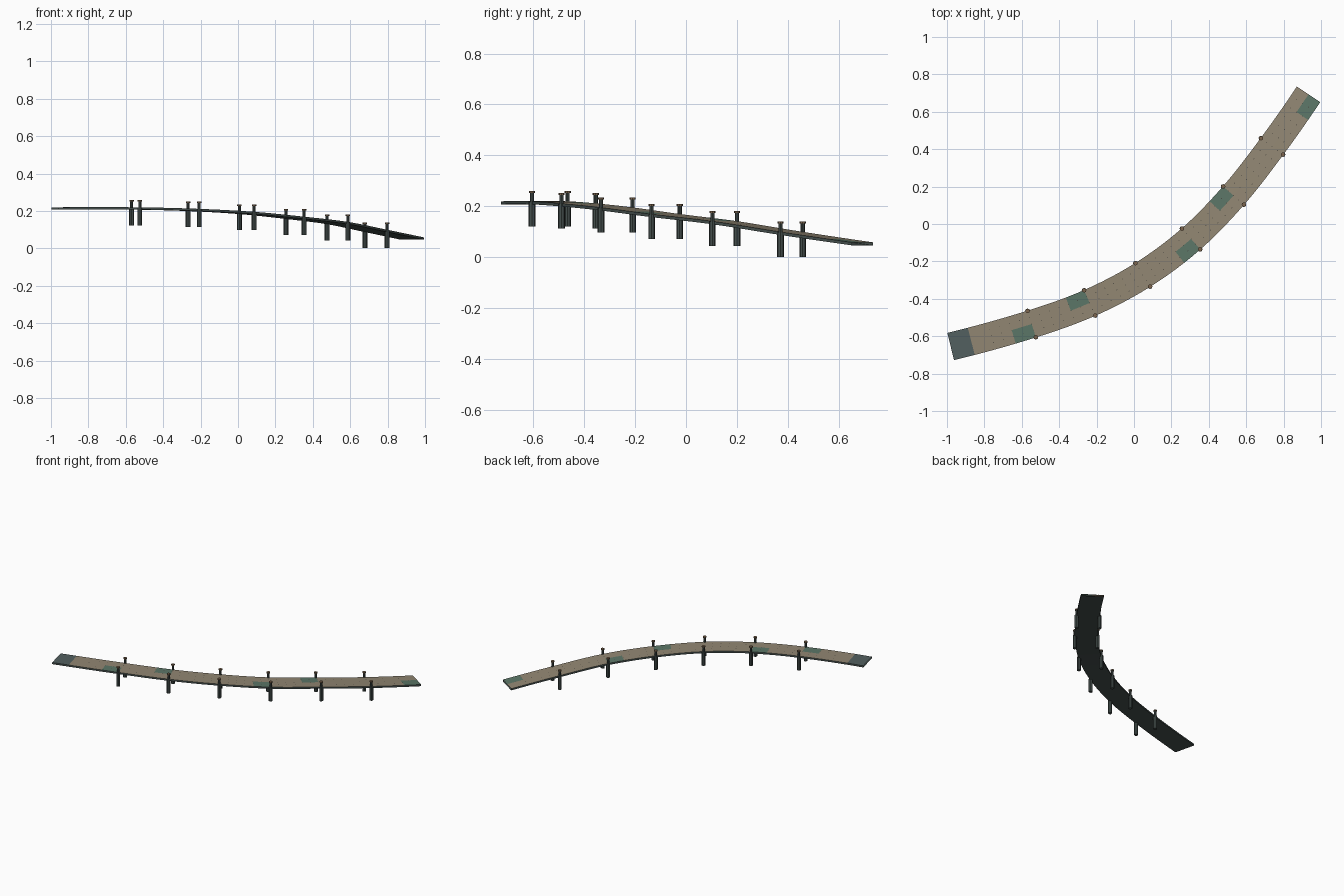
import bpy, bmesh
from mathutils import Vector

cube = bpy.data.objects.get("Cube")
if cube:
    bpy.data.objects.remove(cube)


def material(name, color):
    m = bpy.data.materials.new(name)
    m.use_nodes = True
    m.diffuse_color = (*color, 1)
    m.node_tree.nodes["Principled BSDF"].inputs["Base Color"].default_value = (*color, 1)
    return m


TAN = material("weathered tan", (0.285, 0.24, 0.17))
MOSS = material("moss green", (0.105, 0.18, 0.135))
GREY = material("blue grey", (0.085, 0.115, 0.115))
SLATE = material("dark slate", (0.06, 0.08, 0.075))
BROWN = material("cap brown", (0.2, 0.13, 0.075))
NAIL = material("nail dark", (0.06, 0.055, 0.045))

# Centre line of the deck: control points and the plank cell each one falls on
KEYS = [0, 4, 7, 10, 13, 16, 19, 22]
PTS = [Vector(p) for p in (
    (-0.98, -0.655, 0.219), (-0.547, -0.535, 0.219), (-0.237, -0.422, 0.211),
    (0.047, -0.272, 0.195), (0.305, -0.08, 0.169), (0.532, 0.152, 0.141),
    (0.738, 0.415, 0.099), (0.933, 0.693, 0.058))]
CELLS, SUB, HALF, THICK = 22, 2, 0.075, 0.012

slopes = [None] + [(PTS[i + 1] - PTS[i - 1]) / (KEYS[i + 1] - KEYS[i - 1])
                   for i in range(1, len(PTS) - 1)] + [None]
slopes[0] = 2 * (PTS[1] - PTS[0]) / KEYS[1] - slopes[1]
slopes[-1] = 2 * (PTS[-1] - PTS[-2]) / (KEYS[-1] - KEYS[-2]) - slopes[-2]


def centre(s):
    """Smooth centre line position at cell coordinate s."""
    i = max(k for k in range(len(KEYS) - 1) if KEYS[k] <= s)
    h = KEYS[i + 1] - KEYS[i]
    t = (s - KEYS[i]) / h
    return ((2*t**3 - 3*t*t + 1) * PTS[i] + (t**3 - 2*t*t + t) * h * slopes[i]
            + (3*t*t - 2*t**3) * PTS[i + 1] + (t**3 - t*t) * h * slopes[i + 1])


def on_deck(s, side, up=0.0):
    """Point on the deck; side +1 is the left edge, -1 the right edge."""
    d = centre(min(s + 0.05, CELLS)) - centre(max(s - 0.05, 0))
    across = Vector((-d.y, d.x, 0)).normalized()
    return centre(s) + across * HALF * side + Vector((0, 0, up))


def finish(name, bm, mats):
    me = bpy.data.meshes.new(name)
    bm.to_mesh(me)
    bm.free()
    for m in mats:
        me.materials.append(m)
    ob = bpy.data.objects.new(name, me)
    bpy.context.collection.objects.link(ob)
    return ob


# Deck: a swept strip with two lanes on top, side edges and underside
MOSSY = {(3, -1), (6, 1), (12, -1), (15, 1), (21, -1)}
bm = bmesh.new()
rings = []
for n in range(CELLS * SUB + 1):
    s = n / SUB
    ring = [on_deck(s, 1), on_deck(s, 0), on_deck(s, -1),
            on_deck(s, -1, -THICK), on_deck(s, 1, -THICK)]
    rings.append([bm.verts.new(p) for p in ring])
for n, (a, b) in enumerate(zip(rings, rings[1:])):
    cell = n // SUB
    for k in range(5):
        j = (k + 1) % 5
        f = bm.faces.new((a[k], a[j], b[j], b[k]))
        if k > 1:
            f.material_index = 3
        elif cell == 0:
            f.material_index = 2
        elif (cell, 1 if k == 0 else -1) in MOSSY:
            f.material_index = 1
bm.normal_update()
finish("deck", bm, [TAN, MOSS, GREY, SLATE])

# Nail heads: tiny plates in rows along the deck
bm = bmesh.new()
for n in range(CELLS * SUB - 3):
    s = 2 + n / SUB
    for side in (-0.5, 0, 0.5):
        corners = [(-0.02, 0.025), (-0.02, -0.025), (0.02, -0.025), (0.02, 0.025)]
        bm.faces.new([bm.verts.new(on_deck(min(s + u, CELLS), side + v, 0.001))
                      for u, v in corners])
finish("nail_heads", bm, [NAIL])


def column(name, base, z0, z1, radius, mat, sides=8):
    bpy.ops.mesh.primitive_cylinder_add(
        vertices=sides, radius=radius, depth=z1 - z0,
        location=(base.x, base.y, (z0 + z1) / 2))
    ob = bpy.context.object
    ob.name = name
    ob.data.materials.append(mat)


# Support piles along both edges, each with a mooring post and cap above
for i, s in enumerate(KEYS[1:-1], 1):
    for side, word in ((1, "left"), (-1, "right")):
        p = on_deck(s, side * 0.98)
        column(f"pile_{word}_{i}", p, p.z - 0.098, p.z - 0.002, 0.013, SLATE)
        column(f"post_{word}_{i}", p, p.z - 0.002, p.z + 0.033, 0.008, SLATE)
        column(f"cap_{word}_{i}", p, p.z + 0.032, p.z + 0.04, 0.012, BROWN)
